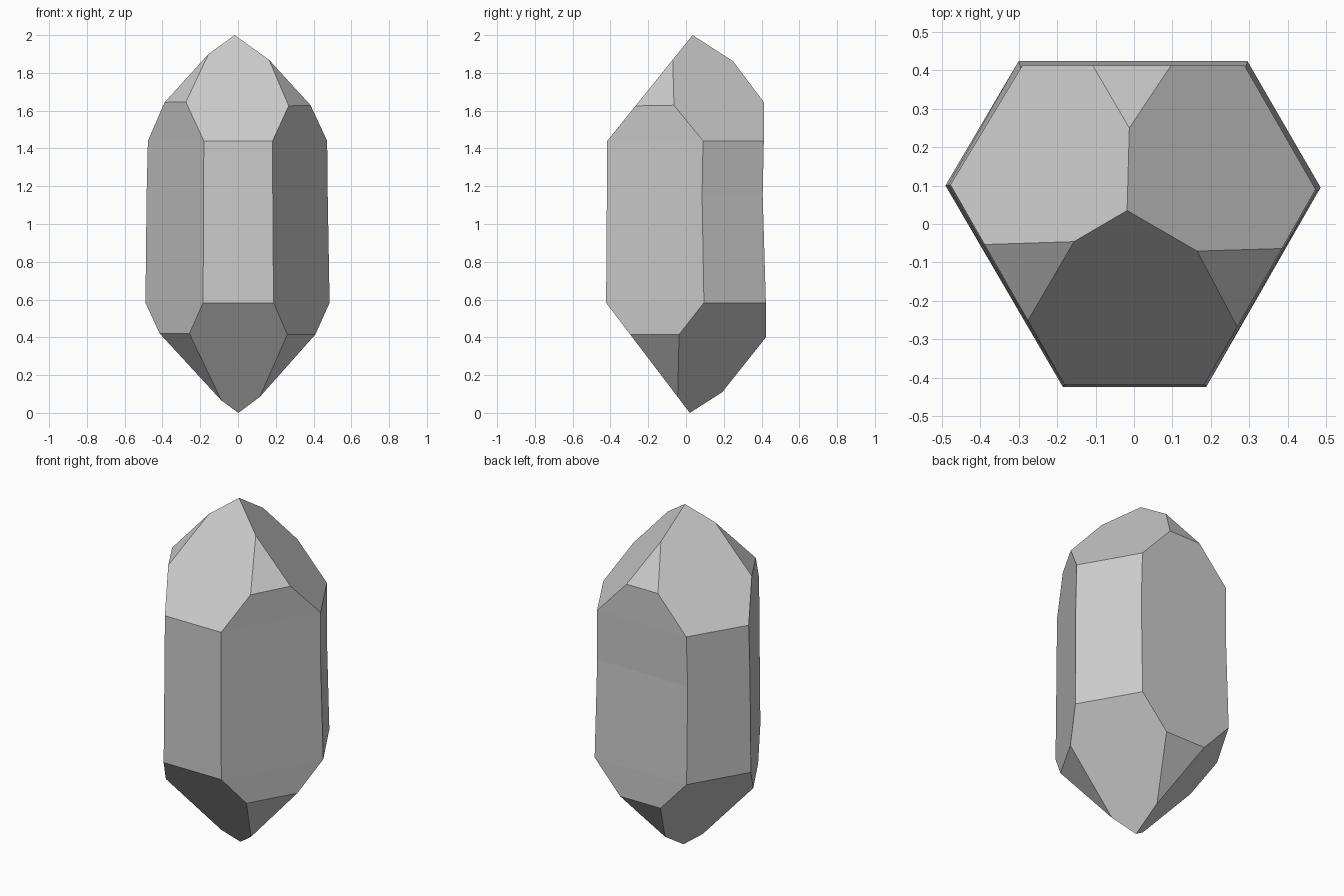
import bpy, bmesh
from mathutils import Vector

if "Cube" in bpy.data.objects:
    bpy.data.objects.remove(bpy.data.objects["Cube"])

# Stone colour
grey = bpy.data.materials.new("quartz_grey")
grey.diffuse_color = (0.6, 0.6, 0.6, 1)
grey.use_nodes = True
grey.node_tree.nodes["Principled BSDF"].inputs["Base Color"].default_value = grey.diffuse_color

# Hexagonal prism with alternating long and short sides, slightly tapered
low = [(-0.30, 0.423), (-0.49, 0.10), (-0.185, -0.423),
       (0.188, -0.423), (0.485, 0.095), (0.295, 0.423)]
top = [(-0.29, 0.412), (-0.477, 0.102), (-0.181, -0.417),
       (0.183, -0.417), (0.472, 0.09), (0.287, 0.412)]
waist = [(-0.295, 0.406), (-0.484, 0.10), (-0.182, -0.419),
         (0.184, -0.419), (0.475, 0.085), (0.29, 0.406)]

bm = bmesh.new()
rings = [[bm.verts.new((x, y, z)) for x, y in outline]
         for outline, z in ((low, -0.2), (low, 0.58), (waist, 1.15), (top, 1.44), (top, 2.2))]
bm.faces.new(rings[0][::-1])
bm.faces.new(rings[-1])
for a, b in zip(rings, rings[1:]):
    for i in range(6):
        j = (i + 1) % 6
        bm.faces.new((a[i], a[j], b[j], b[i]))


def cut_facet(p, q, tip):
    """Slice off everything beyond the plane through edge p-q and the tip point."""
    p, q, tip = Vector(p), Vector(q), Vector(tip)
    n = (q - p).cross(tip - p).normalized()
    if n.dot(Vector((0, 0, 1)) - p) > 0:
        n = -n
    bmesh.ops.bisect_plane(bm, geom=bm.verts[:] + bm.edges[:] + bm.faces[:],
                           plane_co=p, plane_no=n, clear_outer=True)
    bmesh.ops.holes_fill(bm, edges=[e for e in bm.edges if e.is_boundary], sides=0)


# Three large facets at each point, each rising from a short side
peak, foot = (-0.018, 0.035, 2.0), (0.002, 0.02, 0.0)
for i, j in ((2, 3), (4, 5), (0, 1)):
    cut_facet((*top[i], 1.44), (*top[j], 1.44), peak)
    cut_facet((*low[i], 0.583), (*low[j], 0.583), foot)

# Small facets above and below the long sides
cut_facet((-0.115, 0.412, 1.645), (0.09, 0.412, 1.645), (-0.017, 0.243, 1.87))
cut_facet((0.39, -0.06, 1.625), (0.27, -0.265, 1.625), (0.165, -0.068, 1.87))
cut_facet((-0.385, -0.055, 1.647), (-0.275, -0.25, 1.647), (-0.16, -0.05, 1.893))
cut_facet((-0.1, 0.423, 0.40), (0.1, 0.423, 0.40), (0.002, 0.20, 0.12))
cut_facet((0.41, -0.036, 0.415), (0.26, -0.298, 0.415), (0.12, -0.052, 0.095))
cut_facet((-0.41, -0.035, 0.42), (-0.257, -0.299, 0.42), (-0.09, -0.033, 0.07))

bmesh.ops.recalc_face_normals(bm, faces=bm.faces[:])
mesh = bpy.data.meshes.new("crystal")
bm.to_mesh(mesh)
bm.free()
mesh.materials.append(grey)
bpy.context.collection.objects.link(bpy.data.objects.new("crystal", mesh))
